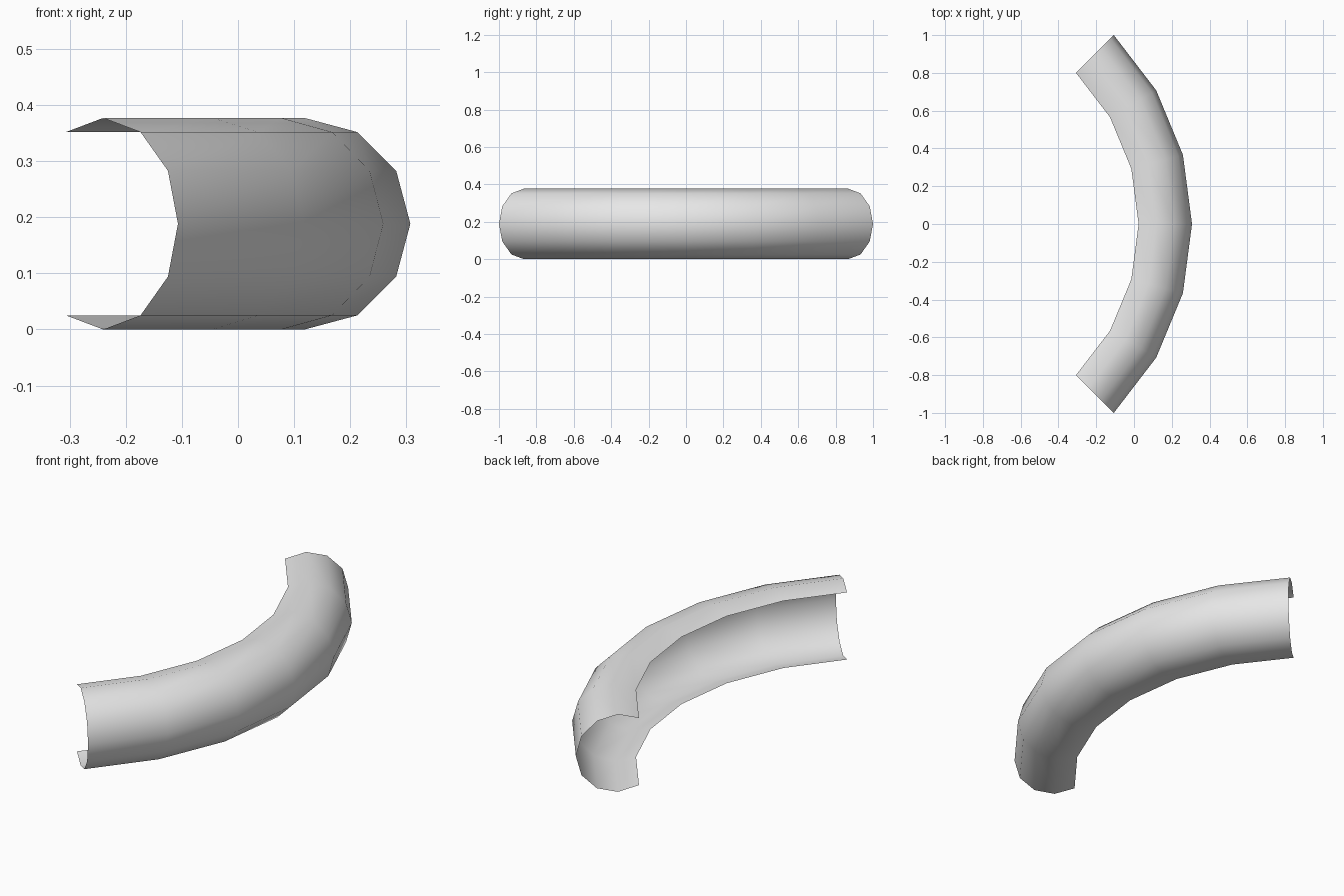
import bpy
import bmesh
from math import sin, cos, radians
from mathutils import Vector, Matrix

cube = bpy.data.objects.get("Cube")
if cube:
    bpy.data.objects.remove(cube, do_unlink=True)

TUBE = 0.1885          # radius of the twelve-sided tube section
BEND = 1.2257          # radius of the bend centreline
CENTRE = Vector((-1.107, 0, TUBE))

grey = bpy.data.materials.new("light grey")
grey.use_nodes = True
colour = (0.8, 0.8, 0.8, 1)
grey.diffuse_color = colour
grey.node_tree.nodes["Principled BSDF"].inputs["Base Color"].default_value = colour

# Open channel section, left open on the inside of the bend
bm = bmesh.new()
start = Matrix.Rotation(radians(-45), 3, 'Z')
section = []
for step in range(-4, 5):
    a = radians(30 * step)
    point = Vector((BEND + TUBE * cos(a), 0, TUBE * sin(a)))
    section.append(bm.verts.new(CENTRE + start @ point))
edges = [bm.edges.new(pair) for pair in zip(section, section[1:])]

# Sweep the section through a quarter turn in six steps
bmesh.ops.spin(bm, geom=section + edges, cent=CENTRE, axis=(0, 0, 1),
               angle=radians(90), steps=6, use_duplicate=False)

# Point all faces outward from the tube centreline
bm.normal_update()
for face in bm.faces:
    middle = face.calc_center_median()
    radial = Vector((middle.x - CENTRE.x, middle.y, 0)).normalized()
    if face.normal.dot(middle - CENTRE - radial * BEND) < 0:
        face.normal_flip()
    face.smooth = True

mesh = bpy.data.meshes.new("curved_channel")
bm.to_mesh(mesh)
bm.free()
mesh.materials.append(grey)
channel = bpy.data.objects.new("curved_channel", mesh)
bpy.context.collection.objects.link(channel)
